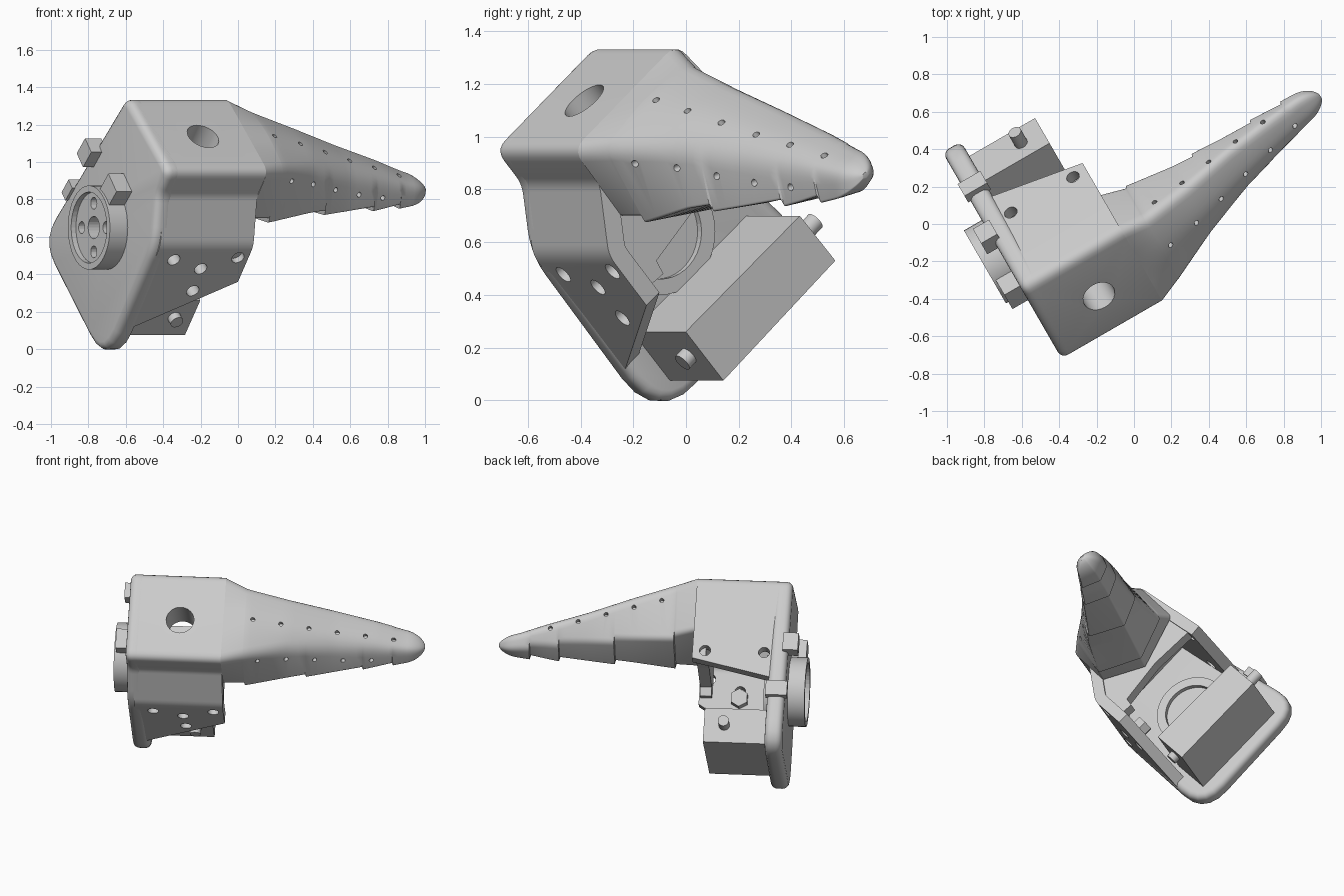
import bpy, bmesh, math
from mathutils import Vector, Matrix

old = bpy.data.objects.get("Cube")
if old:
    bpy.data.objects.remove(old)

grey = bpy.data.materials.new("light_grey")
grey.use_nodes = True
grey.diffuse_color = (0.6, 0.6, 0.6, 1)
grey.node_tree.nodes["Principled BSDF"].inputs["Base Color"].default_value = (0.6, 0.6, 0.6, 1)
TURN = math.radians(30)   # the whole assembly is turned about z


def finish(name, bm):
    """Local axes: x along the tail, y towards the back, z up."""
    bmesh.ops.recalc_face_normals(bm, faces=bm.faces)
    me = bpy.data.meshes.new(name)
    bm.to_mesh(me)
    bm.free()
    me.materials.append(grey)
    ob = bpy.data.objects.new(name, me)
    ob.rotation_euler.z = TURN
    bpy.context.collection.objects.link(ob)
    return ob


def activate(ob):
    bpy.ops.object.select_all(action='DESELECT')
    ob.select_set(True)
    bpy.context.view_layer.objects.active = ob


def modify(ob, kind, **settings):
    activate(ob)
    mod = ob.modifiers.new(kind.lower(), kind)
    for key, value in settings.items():
        setattr(mod, key, value)
    bpy.ops.object.modifier_apply(modifier=mod.name)


def smooth(ob):
    activate(ob)
    bpy.ops.object.shade_smooth_by_angle(angle=math.radians(32))


def rounded(points, radii, closed=True, n=5):
    """Replace each corner by a short curve."""
    pts, out = [Vector(p) for p in points], []
    for i, p in enumerate(pts):
        if radii[i] == 0 or (not closed and i in (0, len(pts) - 1)):
            out.append(p)
            continue
        a, b = pts[i - 1] - p, pts[(i + 1) % len(pts)] - p
        a = p + a.normalized() * min(radii[i], a.length * 0.45)
        b = p + b.normalized() * min(radii[i], b.length * 0.45)
        for k in range(n + 1):
            t = k / n
            out.append(a * (1 - t) ** 2 + p * 2 * t * (1 - t) + b * t * t)
    return out


def loft(name, rings):
    bm = bmesh.new()
    vs = [[bm.verts.new(p) for p in ring] for ring in rings]
    for a, b in zip(vs, vs[1:]):
        for i in range(len(a)):
            j = (i + 1) % len(a)
            bm.faces.new((a[i], a[j], b[j], b[i]))
    bm.faces.new(vs[0])
    bm.faces.new(vs[-1])
    return finish(name, bm)


def prism(name, profile, u0, u1):
    return loft(name, [[(u, p[0], p[1]) for p in profile] for u in (u0, u1)])


def add_rod(bm, centre, axis, r, depth, sides=24):
    rot = Vector((0, 0, 1)).rotation_difference(Vector(axis)).to_matrix().to_4x4()
    bmesh.ops.create_cone(bm, cap_ends=True, segments=sides, radius1=r, radius2=r,
                          depth=depth, matrix=Matrix.Translation(centre) @ rot)


def rod(name, *args):
    bm = bmesh.new()
    add_rod(bm, *args)
    ob = finish(name, bm)
    smooth(ob)
    return ob


def drill(ob, rods):
    bm = bmesh.new()
    for r in rods:
        add_rod(bm, *r)
    cutter = finish("cutter", bm)
    cutter.hide_render = True
    bpy.context.view_layer.update()
    modify(ob, 'BOOLEAN', object=cutter, operation='DIFFERENCE', solver='EXACT')
    bpy.data.objects.remove(cutter)


RIDGE, NOSE, CHIN, KNEE = (0, 1.352), (-.45, .95), (-.335, .82), (-.295, .55)
FRONT, BACK, LOW = (0, -.68, .73), (0, .68, .73), (0, -.75, -.66)

# Side plate, a rounded slab closing the right end
plate = prism("side_plate", rounded([RIDGE, NOSE, CHIN, KNEE, (.245, -.085), (.92, .58)],
                                    [.06, .06, .04, .1, .22, .2]), -.695, -.58)
modify(plate, 'BEVEL', width=.04, segments=4, limit_method='ANGLE',
       angle_limit=math.radians(50), use_clamp_overlap=False)
drill(plate, [((-.65, .20, .64), (1, 0, 0), .06, .4)])
smooth(plate)

# Hollow housing, a folded sheet with slanted free edges
ends = []
for u, back, low in ((-.65, (.52, .885), (.10, .095)), (-.075, (.42, .97), (-.13, .36))):
    path = rounded([back, RIDGE, NOSE, CHIN, KNEE, low], [0, .06, .06, .03, .04, 0], False)
    ends.append([(u, p.x, p.y) for p in path])
bm = bmesh.new()
cols = [[bm.verts.new(p) for p in e] for e in ends]
for i in range(len(cols[0]) - 1):
    bm.faces.new((cols[0][i], cols[0][i + 1], cols[1][i + 1], cols[1][i]))
housing = finish("housing", bm)
if housing.data.polygons[0].normal.z < 0:
    housing.data.flip_normals()
modify(housing, 'SOLIDIFY', thickness=.075, offset=-1, use_even_offset=True)
PORT = ((-.355, -.234, 1.13), FRONT, .09, .8)
drill(housing, [PORT]
      + [((u, v, z), LOW, .036, .3) for u, v, z in
         ((-.53, -.24, .47), (-.34, -.2, .42), (-.14, -.24, .49), (-.33, -.09, .31))]
      + [((u, .375, 1.0), BACK, .036, .3) for u in (-.54, -.157)])
smooth(housing)

# Thick lining behind the sloping front, and the end wall below the tail
lining = prism("front_lining", [(.0, 1.29), (-.39, .94), (-.25, .79), (.13, 1.15)], -.62, -.09)
drill(lining, [PORT])
smooth(lining)
prism("end_wall", [(0, 1.30), (-.40, .94), (-.30, .80), (-.26, .56), (-.13, .42),
                   (-.05, .48), (-.08, .53), (.115, .76), (.36, .96)], -.16, -.085)

# Tail: ridge, shoulder, front corner, lower front, lower back and back corner
STATIONS = [
    (-.075, RIDGE, (-.225, 1.151), NOSE, (-.24, .70), (.05, .74), (.23, 1.08)),
    (.07, (-.01, 1.285), (-.21, 1.155), (-.385, .96), (-.23, .70), (.06, .75), (.19, 1.02)),
    (.34, (.03, 1.20), (-.16, 1.095), (-.25, .96), (-.19, .735), (.08, .77), (.165, .98)),
    (.63, (.09, 1.11), (-.08, 1.02), (-.135, .92), (-.105, .75), (.10, .785), (.16, .95)),
    (.90, (.125, 1.03), (-.01, .96), (-.055, .885), (-.03, .765), (.12, .80), (.165, .92)),
    (1.08, (.14, .965), (.04, .915), (-.005, .865), (.015, .78), (.125, .81), (.17, .89)),
    (1.21, (.14, .93), (.06, .90), (.02, .85), (.035, .79), (.12, .81), (.17, .86)),
]


def section(u):
    for a, b in zip(STATIONS, STATIONS[1:]):
        if u <= b[0]:
            break
    t = (u - a[0]) / (b[0] - a[0])
    return [Vector(p).lerp(Vector(q), t) for p, q in zip(a[1:], b[1:])]


STEPS = [-.075, .06, .45, .81, 1.0, 1.205]
rings = []
for k, (u0, u1) in enumerate(zip(STEPS, STEPS[1:])):
    start = u0 + .004 * (k > 0)
    for i in range(11):
        t = i / 10
        u = start + (u1 - start) * (math.sin(t * math.pi / 2) if k == 4 else t)
        pts = section(u)
        for p in pts[3:]:                      # sawtooth underside
            p += Vector((.014, -.025)) * (1 - t) * (k > 0)
        pts = rounded(pts, [.06, .12, .06, .01, .008, .03])
        mid = sum(pts, Vector((0, 0))) / len(pts)
        s = 1 if u < 1.09 else math.sqrt(max(.03, 1 - ((u - 1.09) / .116) ** 2))
        rings.append([(u, *(mid + (p - mid) * s)) for p in pts])
tail = loft("tail", rings)
holes = []
for i in range(6):
    u = .113 + .179 * i
    holes.append(((u, *section(u)[1]), FRONT, .014, .08, 12))
    if i < 5:
        ridge, _, front, lower, _, back = section(u + .04)
        holes.append(((u + .04, *front.lerp(lower, .25 + .1 * i)),
                      (0, -.9, -.3), .014, .08, 12))
        holes.append(((u + .04, *ridge.lerp(back, .25)), BACK, .014, .08, 12))
drill(tail, holes)
smooth(tail)

# Motor box with a stub at each end
prism("motor", [(.10, .26), (.265, .075), (.755, .53), (.60, .70)], -.585, -.175)
ALONG = (0, .73, .68)
rod("front_stub", (-.29, .18, .17), ALONG, .036, .08)
rod("rear_stub", (-.307, .70, .64), ALONG, .036, .12)

# Round hub outside the plate: recessed face with five holes, and an inner ring
AX = (1, 0, 0)
hub = rod("hub", (-.745, .20, .65), AX, .225, .12, 40)
drill(hub, [((-.80, .20, .65), AX, .19, .05, 40)])
drill(hub, [((-.74, .20, .65), AX, .06, .3)]
      + [((-.74, .20 + .13 * math.cos(a), .65 + .13 * math.sin(a)), AX, .032, .3)
         for a in (0, math.pi / 2, math.pi, math.pi * 1.5)])
smooth(hub)
ring = rod("inner_ring", (-.57, .20, .64), AX, .24, .06, 40)
drill(ring, [((-.54, .20, .64), AX, .18, .06, 40)])
smooth(ring)

# Stop blocks on the plate, and hub tab
for name, (v, z), w, h, u0, u1 in (("hub_tab", (.03, .84), .15, .13, -.79, -.69),
                                  ("upper_stop", (.33, 1.05), .12, .10, -.76, -.66),
                                  ("rear_clip", (.60, .85), .10, .06, -.71, -.57)):
    d, n = Vector((.74, -.67)), Vector((.67, .74))
    c = Vector((v, z))
    prism(name, [c + d * w * a / 2 + n * h * b / 2
                 for a, b in ((-1, -1), (1, -1), (1, 1), (-1, 1))], u0, u1)

# Nut on the inside of the lower panel
rod("nut", (-.34, -.07, .46), LOW, .06, .06, 6)
